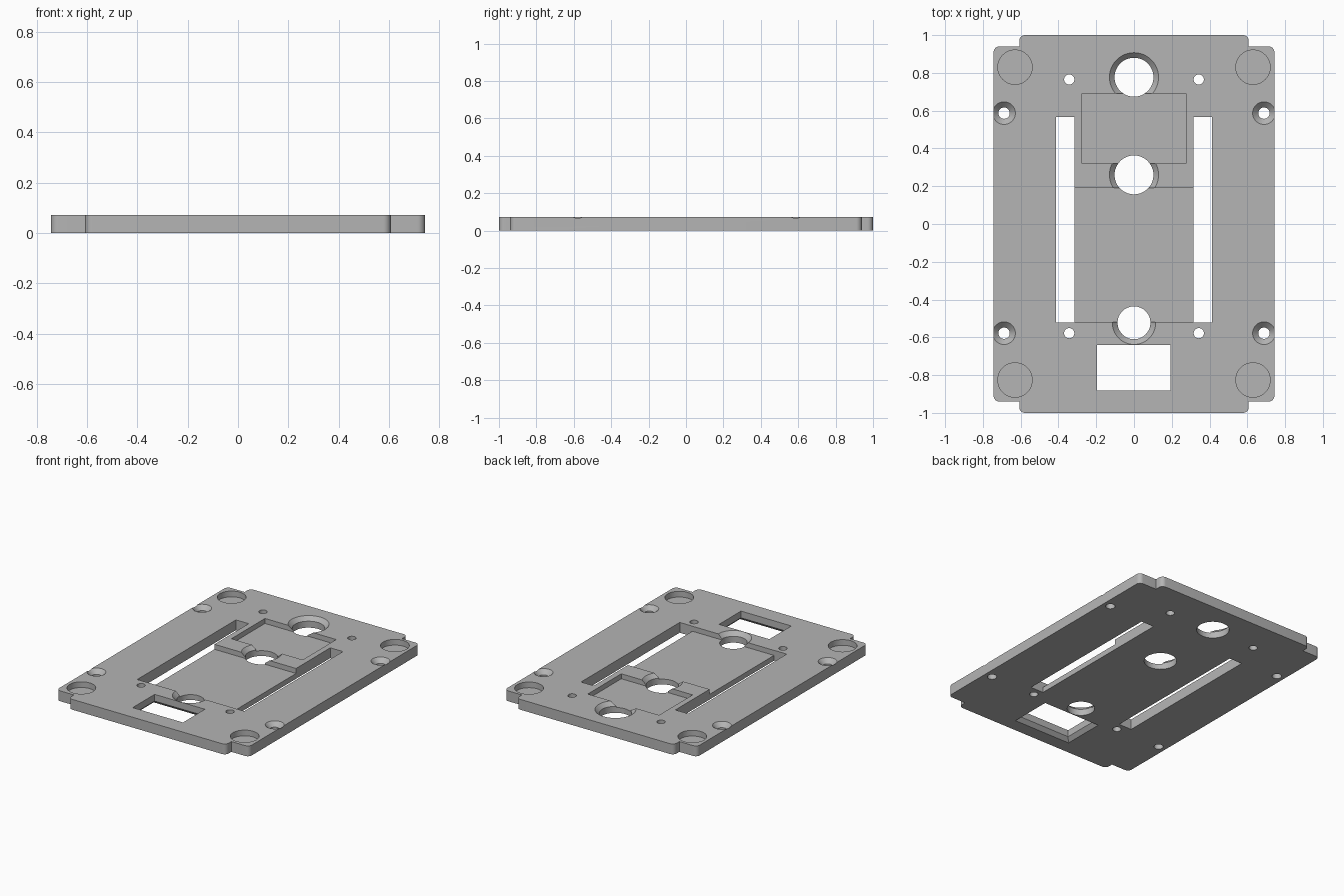
import bpy, bmesh, math

if "Cube" in bpy.data.objects:
    bpy.data.objects.remove(bpy.data.objects["Cube"], do_unlink=True)

T = 0.072            # plate thickness
LOW, HIGH = -0.05, T + 0.05

grey = bpy.data.materials.new("mid_grey")
grey.use_nodes = True
grey.diffuse_color = (0.46, 0.46, 0.46, 1)
grey.node_tree.nodes["Principled BSDF"].inputs["Base Color"].default_value = (0.46, 0.46, 0.46, 1)


def loft(name, rings):
    """Closed solid through matching loops, each given as (points, z), bottom to top."""
    bm = bmesh.new()
    loops = [[bm.verts.new((x, y, z)) for x, y in pts] for pts, z in rings]
    n = len(loops[0])
    bm.faces.new(loops[0][::-1])
    bm.faces.new(loops[-1])
    for a, b in zip(loops, loops[1:]):
        for i in range(n):
            j = (i + 1) % n
            bm.faces.new((a[i], a[j], b[j], b[i]))
    me = bpy.data.meshes.new(name)
    bm.to_mesh(me)
    bm.free()
    me.materials.append(grey)
    ob = bpy.data.objects.new(name, me)
    bpy.context.scene.collection.objects.link(ob)
    return ob


def arc(cx, cy, r, a0, a1, n):
    return [(cx + r * math.cos(math.radians(a0 + (a1 - a0) * i / n)),
             cy + r * math.sin(math.radians(a0 + (a1 - a0) * i / n))) for i in range(n + 1)]


def circle(x, y, r):
    return arc(x, y, r, 0, 360, 48)[:-1]


def rect(x0, x1, y0, y1):
    return [(x0, y0), (x1, y0), (x1, y1), (x0, y1)]


# Plate outline: rounded rectangle with a wide raised tab at each end
R = 0.03
quarter = arc(0.743 - R, 0.94 - R, R, 0, 90, 8) + [(0.607, 0.94)] + arc(0.607 - R, 1 - R, R, 0, 90, 8)
half = quarter + [(-x, y) for x, y in reversed(quarter)]
outline = half + [(-x, -y) for x, y in half]
plate = loft("base_plate", [(outline, 0), (outline, T)])


def cut(rings):
    cutter = loft("cutter", rings)
    cutter.hide_render = True
    mod = plate.modifiers.new("cut", 'BOOLEAN')
    mod.operation, mod.solver, mod.object = 'DIFFERENCE', 'EXACT', cutter
    bpy.context.view_layer.update()
    dg = bpy.context.evaluated_depsgraph_get()
    new = bpy.data.meshes.new_from_object(plate.evaluated_get(dg))
    plate.modifiers.clear()
    plate.data = new
    bpy.data.objects.remove(cutter, do_unlink=True)


def prism(pts, low=LOW):
    cut([(pts, low), (pts, HIGH)])


def countersunk(x, y, r, top_r):
    """Through hole opening into a 45 degree cone at the top."""
    cut([(circle(x, y, r), LOW), (circle(x, y, r), T - (top_r - r)),
         (circle(x, y, top_r), T), (circle(x, y, top_r), HIGH)])


# Recessed pockets in the middle
prism(rect(-0.36, 0.36, -0.52, 0.19), T - 0.035)
prism(rect(-0.275, 0.275, 0.32, 0.69), T - 0.035)

# Large central holes
countersunk(0, 0.777, 0.103, 0.13)
countersunk(0, 0.26, 0.103, 0.13)
countersunk(0, -0.523, 0.087, 0.115)

# Window, chamfered on the underside
window = rect(-0.195, 0.193, -0.882, -0.64)
flare = rect(-0.22, 0.218, -0.907, -0.615)
cut([(flare, LOW), (flare, 0), (window, 0.025), (window, HIGH)])

for s in (-1, 1):
    # Long side slots
    prism(rect(*sorted((s * 0.315, s * 0.413)), -0.521, 0.567))
    for y in (0.765, -0.578):
        prism(circle(s * 0.343, y, 0.027))
    for y in (0.587, -0.578):
        countersunk(s * 0.688, y, 0.03, 0.06)
    # Blind corner recesses
    for y in (0.83, -0.826):
        prism(circle(s * 0.63, y, 0.091), T - 0.04)

plate.data.name = "base_plate"
bpy.context.view_layer.objects.active = plate
plate.select_set(True)
bpy.ops.object.shade_smooth_by_angle(angle=math.radians(30))
